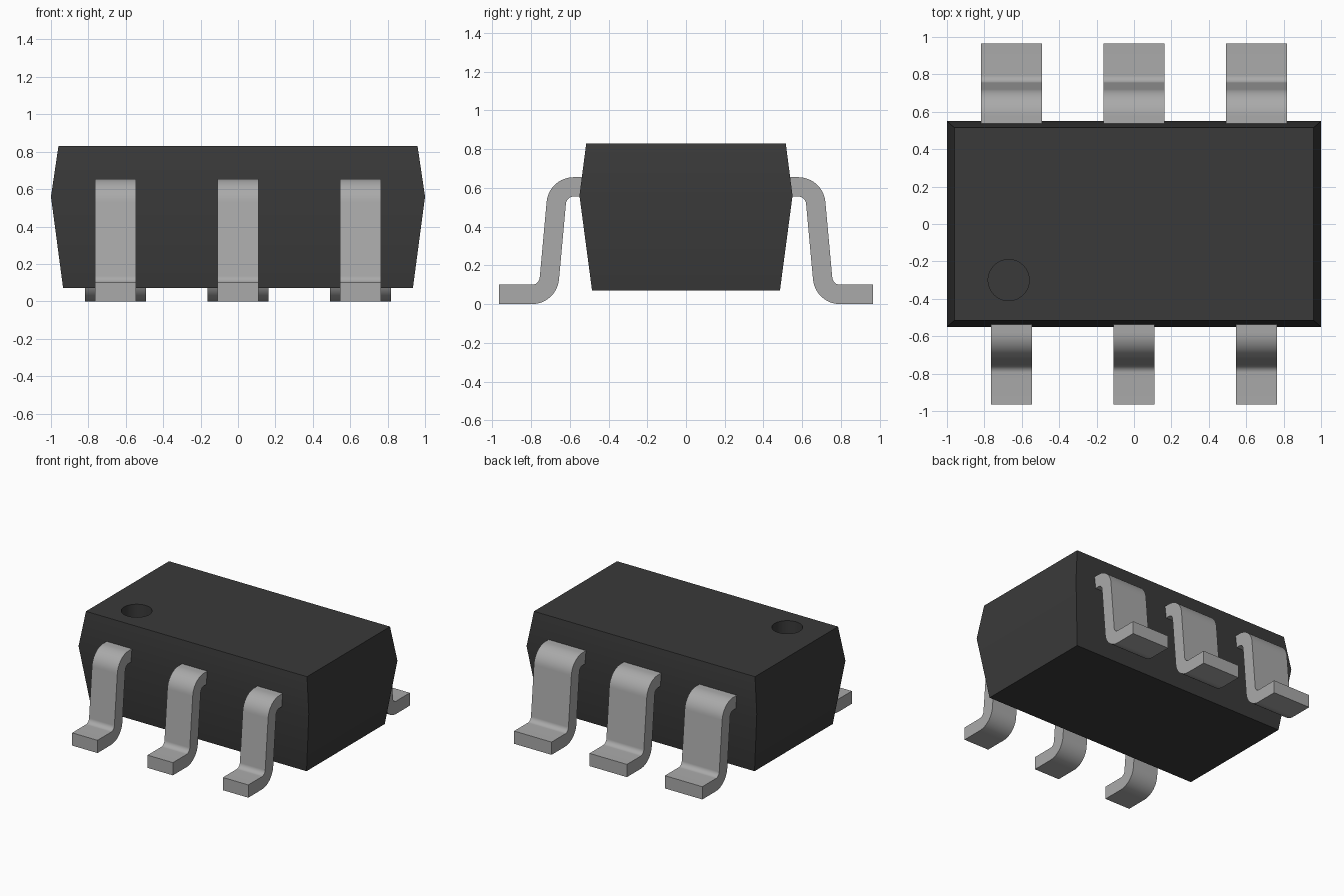
import bpy, bmesh, math

cube = bpy.data.objects.get("Cube")
if cube:
    bpy.data.objects.remove(cube, do_unlink=True)


def make_material(name, value):
    mat = bpy.data.materials.new(name)
    mat.use_nodes = True
    colour = (value, value, value, 1)
    mat.diffuse_color = colour
    mat.node_tree.nodes["Principled BSDF"].inputs["Base Color"].default_value = colour
    return mat


def finish(name, bm, mat):
    bmesh.ops.recalc_face_normals(bm, faces=bm.faces)
    mesh = bpy.data.meshes.new(name)
    bm.to_mesh(mesh)
    bm.free()
    mesh.materials.append(mat)
    obj = bpy.data.objects.new(name, mesh)
    bpy.context.collection.objects.link(obj)
    return obj


def smooth(obj):
    bpy.ops.object.select_all(action='DESELECT')
    obj.select_set(True)
    bpy.context.view_layer.objects.active = obj
    bpy.ops.object.shade_smooth_by_angle(angle=math.radians(30))


black = make_material("black plastic", 0.042)
metal = make_material("grey metal", 0.40)

# Moulded body: rectangular sections widening to a waist
bm = bmesh.new()
rings = []
for hx, hy, z in ((0.935, 0.485, 0.07), (1.0, 0.55, 0.56), (0.96, 0.515, 0.83)):
    rings.append([bm.verts.new((sx * hx, sy * hy, z))
                  for sx, sy in ((-1, -1), (1, -1), (1, 1), (-1, 1))])
for low, high in zip(rings, rings[1:]):
    for i in range(4):
        j = (i + 1) % 4
        bm.faces.new((low[i], low[j], high[j], high[i]))
bm.faces.new(rings[0])
bm.faces.new(rings[-1])
body = finish("body", bm, black)

# Round marker recess in the top
bm = bmesh.new()
bmesh.ops.create_cone(bm, cap_ends=True, segments=48, radius1=0.11, radius2=0.11, depth=0.28)
bmesh.ops.translate(bm, verts=bm.verts, vec=(-0.67, -0.30, 0.83))
cutter = finish("marker_cutter", bm, black)
cut = body.modifiers.new("marker recess", 'BOOLEAN')
cut.operation = 'DIFFERENCE'
cut.solver = 'EXACT'
cut.object = cutter
bpy.context.view_layer.objects.active = body
bpy.ops.object.modifier_apply(modifier=cut.name)
bpy.data.objects.remove(cutter, do_unlink=True)
smooth(body)


def arc(cy, cz, radius, start, end, steps=12):
    angles = [math.radians(start + (end - start) * i / steps) for i in range(steps + 1)]
    return [(cy + radius * math.cos(a), cz + radius * math.sin(a)) for a in angles]


# Bent lead side profile, as distance from the centre and height
INNER, OUTER = 0.04, 0.14
upper, lower = (0.58, 0.515), (0.795, 0.14)
profile = ([(0.50, 0.655)] + arc(*upper, OUTER, 90, 5) + arc(*lower, INNER, 185, 270)
           + [(0.965, 0.10), (0.965, 0.0)] + arc(*lower, OUTER, 270, 185)
           + arc(*upper, INNER, 5, 90) + [(0.50, 0.555)])


def make_lead(name, x, side, width):
    bm = bmesh.new()
    verts = [bm.verts.new((x - width / 2, side * y, z)) for y, z in profile]
    face = bm.faces.new(verts)
    grown = bmesh.ops.extrude_face_region(bm, geom=[face])["geom"]
    bmesh.ops.translate(bm, vec=(width, 0, 0),
                        verts=[v for v in grown if isinstance(v, bmesh.types.BMVert)])
    smooth(finish(name, bm, metal))


# Narrow leads in front, wide leads behind
for label, x in (("right", -0.655), ("middle", 0.0), ("left", 0.655)):
    make_lead("front_lead_" + label, x, -1, 0.22)
    make_lead("back_lead_" + label, x, 1, 0.325)
